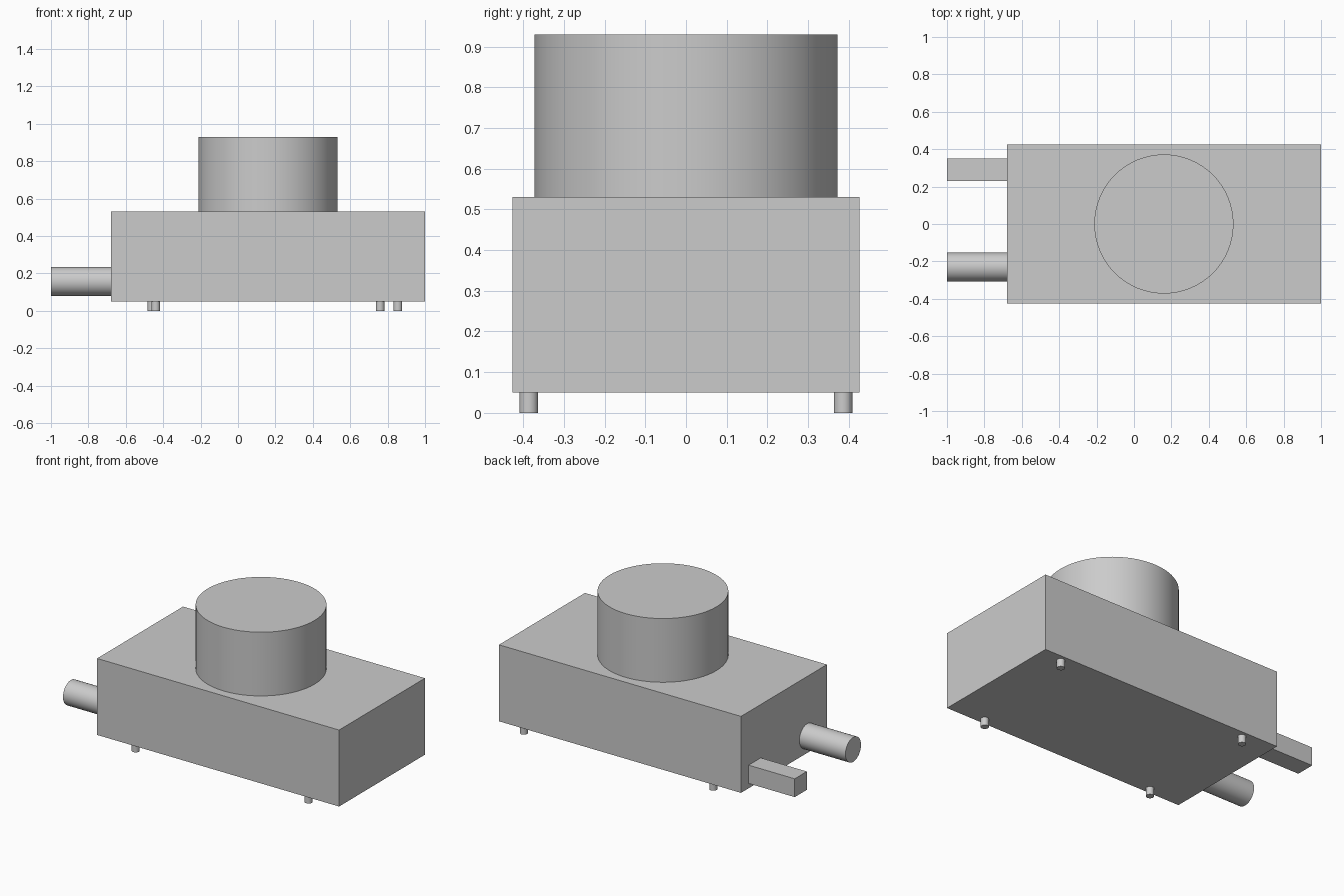
import bpy
import math

cube = bpy.data.objects.get("Cube")
if cube:
    bpy.data.objects.remove(cube, do_unlink=True)

grey = bpy.data.materials.new("plain grey")
grey.use_nodes = True
colour = (0.6, 0.6, 0.6, 1)
grey.diffuse_color = colour
grey.node_tree.nodes["Principled BSDF"].inputs["Base Color"].default_value = colour


def box(name, low, high):
    centre = [(a + b) / 2 for a, b in zip(low, high)]
    bpy.ops.mesh.primitive_cube_add(size=1, location=centre)
    ob = bpy.context.object
    ob.name = name
    ob.scale = [b - a for a, b in zip(low, high)]
    bpy.ops.object.transform_apply(location=False, rotation=False, scale=True)
    ob.data.materials.append(grey)


def cylinder(name, radius, length, centre, sides=64, tilt=0):
    bpy.ops.mesh.primitive_cylinder_add(vertices=sides, radius=radius, depth=length,
                                        location=centre, rotation=(0, tilt, 0))
    ob = bpy.context.object
    ob.name = name
    bpy.ops.object.shade_smooth_by_angle(angle=math.radians(40))
    ob.data.materials.append(grey)


# Main housing with the round drum on top
box("housing", (-0.68, -0.426, 0.05), (1, 0.426, 0.53))
cylinder("drum", 0.372, 0.4, (0.16, 0, 0.73))

# Connectors on the end: a round pipe and a square bar
cylinder("pipe", 0.077, 0.32, (-0.84, -0.23, 0.157), 48, math.pi / 2)
box("bar", (-1, 0.23, 0.08), (-0.68, 0.35, 0.195))

# Four small feet, unevenly spaced
feet = {
    "front_right_foot": (-0.44, -0.386),
    "back_right_foot": (-0.46, 0.386),
    "front_left_foot": (0.76, -0.386),
    "back_left_foot": (0.855, 0.386),
}
for name, (x, y) in feet.items():
    cylinder(name, 0.023, 0.05, (x, y, 0.025), 32)
